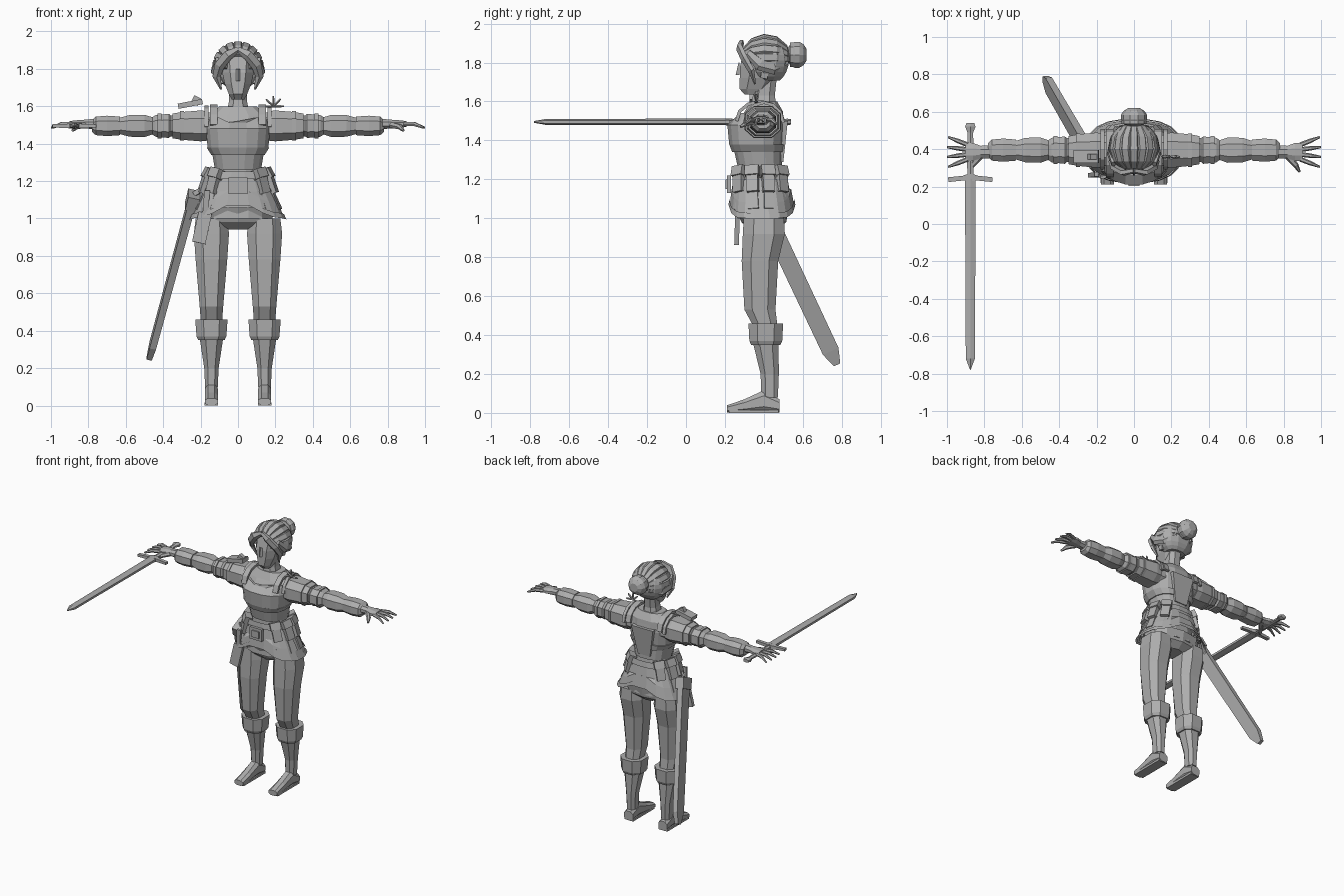
import bpy, bmesh, math
from mathutils import Vector

cube = bpy.data.objects.get("Cube")
if cube:
    bpy.data.objects.remove(cube, do_unlink=True)

shade = (.42, .42, .42, 1)
grey = bpy.data.materials.new("clay_grey")
grey.use_nodes = True
grey.diffuse_color = shade
grey.node_tree.nodes["Principled BSDF"].inputs["Base Color"].default_value = shade

body_y = .38
arm_y, arm_z = .395, 1.495


def skin(name, rings, cap=True):
    """Bridge a stack of equal point rings into one flat-shaded mesh."""
    bm = bmesh.new()
    rows = [[bm.verts.new(point) for point in ring] for ring in rings]
    count = len(rows[0])
    for low, high in zip(rows, rows[1:]):
        for i in range(count):
            j = (i + 1) % count
            bm.faces.new((low[i], low[j], high[j], high[i]))
    if cap:
        bm.faces.new(rows[0][::-1])
        bm.faces.new(rows[-1])
    bmesh.ops.recalc_face_normals(bm, faces=bm.faces)
    mesh = bpy.data.meshes.new(name)
    bm.to_mesh(mesh)
    bm.free()
    mesh.materials.append(grey)
    bpy.context.collection.objects.link(bpy.data.objects.new(name, mesh))


def section(sides, power=.8):
    """Points round a slightly boxy unit circle, with a flat side to the front."""
    points = []
    for i in range(sides):
        angle = math.tau * (i + .5) / sides
        c, s = math.cos(angle), math.sin(angle)
        points.append((math.copysign(abs(c) ** power, c), math.copysign(abs(s) ** power, s)))
    return points


def loft(name, rings, sides=8, x=0, lift=None, cap=True):
    """Level rings of (height, half width, half depth, centre y)."""
    skin(name, [[(x + width * c, y + depth * s, z + (lift(c, s, z) if lift else 0))
                 for c, s in section(sides)] for z, width, depth, y in rings], cap)


def sweep(name, path, sizes, sides=6, across=(0, 0, 1)):
    """Carry a section of (half size across, half thickness) down a path."""
    path = [Vector(point) for point in path]
    rings = []
    for k, (point, (width, thick)) in enumerate(zip(path, sizes)):
        heading = (path[min(k + 1, len(path) - 1)] - path[max(k - 1, 0)]).normalized()
        u = Vector(across)
        u = (u - u.dot(heading) * heading).normalized()
        v = heading.cross(u)
        rings.append([point + u * width * c + v * thick * s for c, s in section(sides, 1)])
    skin(name, rings)


def block(name, start, end, width, thick, across=(1, 0, 0), taper=1):
    """Rectangular bar between two points."""
    width, thick = width * math.sqrt(2), thick * math.sqrt(2)
    sweep(name, [start, end], [(width, thick), (width * taper, thick * taper)], 4, across)


# Torso, neck and bodice
loft("torso", [(1, .17, .13, .39), (1.28, .12, .1, body_y), (1.48, .16, .13, body_y),
               (1.55, .165, .1, .4), (1.6, .1, .07, .4)], 12)
loft("neck", [(1.57, .065, .07, .4), (1.63, .05, .06, .4), (1.72, .05, .06, .41)])


def neckline(c, s, z):
    return -.06 * max(0, 1 - 2 * abs(c)) if z > 1.5 and s < 0 else 0


loft("bodice", [(1.26, .125, .115, body_y), (1.35, .14, .125, .37), (1.38, .165, .14, .36),
                (1.48, .175, .15, .36), (1.54, .165, .12, body_y)], 16, lift=neckline)
loft("underbust_band", [(1.34, .145, .135, .37), (1.38, .17, .145, .365)], 16)
block("back_panel", (0, .49, 1.29), (0, .505, 1.5), .05, .01, taper=1.8)


# Skirt flaring from the waist, with the hem raised at front and back
def skirt_ring(t, out=0):
    return 1.24 - .24 * t, .145 + .105 * t + out, .13 + .035 * t + out, body_y + .01 * t


def on_skirt(angle, t, out=0):
    z, width, depth, y = skirt_ring(t, out)
    return width * math.cos(angle), y + depth * math.sin(angle), z


def hem(c, s, z):
    return .09 * max(0, 1 - 1.5 * abs(c)) + .02 * abs(s) if z < 1.1 else 0


def skirt_layer(name, levels, out=0, lift=None):
    loft(name, [skirt_ring(t, out) for t in levels], 20, lift=lift, cap=False)


skirt_layer("skirt", (1, .7, .4, 0), lift=hem)
skirt_layer("skirt_trim", (1.04, .92), .007, hem)
skirt_layer("skirt_lining", (.97, .7, .4), -.012, hem)
skirt_layer("belt", (.4, .17), .006)
skirt_layer("upper_belt", (.12, -.05), .012)
loft("hips", [(.94, .06, .07, .4), (.98, .19, .115, .4), (1.06, .2, .14, .39)], 10)

# Pleats and pouches around the belt
for k in range(12):
    angle = math.tau * (k + .5) / 12
    tangent = (-math.sin(angle), math.cos(angle), 0)
    if abs(tangent[1]) > .3:
        block("skirt_pleat", on_skirt(angle, .8), on_skirt(angle, .4), .028, .01, tangent, .8)
        block("belt_pouch", on_skirt(angle, .44, .005), on_skirt(angle, 0, .015), .03, .024, tangent)
        block("pouch_flap", on_skirt(angle, .1, .02), on_skirt(angle, -.1, .015), .036, .026, tangent)
block("buckle_plate", (0, .22, 1.13), (0, .22, 1.22), .05, .01)
block("buckle_bar", (0, .21, 1.15), (0, .21, 1.2), .03, .008)
block("hanging_pouch", (-.21, .26, .87), (-.175, .265, 1.03), .036, .012)
block("hanging_strap", (-.175, .26, 1.02), (-.165, .25, 1.15), .015, .008)


def sleeve(name, side, rings):
    """Arm piece from (distance from the middle, girth) pairs."""
    skin(name, [[(side * x, arm_y + girth * c, arm_z + .88 * girth * s) for c, s in section(8)]
                for x, girth in rings])


for side, label in ((1, "left_"), (-1, "right_")):
    # Leg, knee cuff and boot
    leg_x = side * .142
    loft(label + "thigh", [(.44, .06, .065, .41), (.53, .067, .085, body_y), (.78, .09, .1, body_y),
                           (.92, .1, .115, .4), (1, .09, .11, .4)], x=leg_x)
    loft(label + "knee_cuff", [(.35, .075, .08, .41), (.37, .085, .09, .41),
                               (.46, .092, .095, .41)], x=leg_x)
    loft(label + "calf", [(.08, .035, .045, .43), (.2, .041, .05, .43), (.36, .067, .07, .41)], x=leg_x)
    skin(label + "foot", [[(leg_x + .038 * c, y, tall + tall * s) for c, s in section(8)]
                          for y, tall in ((.21, .02), (.3, .036), (.4, .06), (.48, .036))])
    block(label + "sole", (leg_x, .22, .008), (leg_x, .475, .008), .036, .008)

    # Arm with layered sleeve plates
    sleeve(label + "upper_arm", side, [(.12, .09), (.34, .07), (.46, .055)])
    sleeve(label + "shoulder_plate", side, [(.16, .095), (.2, .1), (.3, .09), (.35, .08)])
    sleeve(label + "arm_plate", side, [(.35, .06), (.37, .078), (.44, .07), (.46, .055)])
    sleeve(label + "forearm", side, [(.45, .053), (.5, .072), (.58, .07), (.64, .05)])
    sleeve(label + "bracer", side, [(.63, .06), (.7, .066), (.76, .06), (.78, .04)])
    for x, girth in ((.29, .096), (.41, .08)):
        sleeve(label + "arm_strap", side, [(x, girth), (x + .02, girth)])

    # Hand with fanned fingers
    hand = Vector((0, arm_y - .01, arm_z + .01))
    sweep(label + "palm", [hand + Vector((side * x, 0, 0)) for x in (.77, .82, .86, .9)],
          [(.03, .037), (.025, .036), (.022, .052), (.017, .05)], 8)
    for k in range(4):
        spread = k - 1.5
        base = hand + Vector((side * .89, .026 * spread, 0))
        reach = Vector((side * math.cos(spread / 4), math.sin(spread / 4), 0)) * .11
        sweep(label + "finger", [base, base + reach / 2, base + reach - Vector((0, 0, .02))],
              [(.013, .013), (.012, .012), (.006, .006)])
    sweep(label + "thumb", [(side * .82, .365, 1.5), (side * .865, .315, 1.49), (side * .885, .28, 1.47)],
          [(.018, .018), (.015, .015), (.007, .007)])

    # Shoulder strap and armhole rim
    arch = [math.pi * k / 6 for k in range(7)]
    sweep(label + "shoulder_strap", [(side * .13, body_y - .12 * math.cos(a), 1.5 + .1 * math.sin(a))
                                     for a in arch], [(.028, .012)] * 7, 4, (1, 0, 0))
    sweep(label + "armhole_rim", [(side * .168, .4 - .1 * math.cos(a), 1.49 + .105 * math.sin(a))
                                  for a in arch], [(.016, .011)] * 7, 4, (1, 0, 0))

# Shoulder bow on the left, flat clasp on the right
knot = Vector((.19, .36, 1.6))
for k in range(5):
    loop = Vector((math.cos(k * .8), 0, math.sin(k * .8))) * .055
    sweep("shoulder_bow", [knot, knot + loop * .7, knot + loop],
          [(.004, .006), (.011, .006), (.003, .004)], 5, (0, 1, 0))
block("shoulder_clasp", (-.32, .36, 1.6), (-.19, .36, 1.625), .035, .014, (0, 1, 0))
block("clasp_knot", (-.235, .36, 1.61), (-.215, .36, 1.65), .02, .014)

# Head, nose and ears
loft("head", [(1.635, .035, .035, .335), (1.665, .052, .08, .35), (1.72, .076, .1, .37),
              (1.78, .09, .12, .39), (1.86, .1, .11, .4), (1.9, .07, .08, .41)])
skin("nose", [[(-.012, .275, z), (.012, .275, z), (0, tip, z)] for z, tip in ((1.735, .255), (1.8, .27))])
for side in (1, -1):
    block("ear", (side * .09, .4, 1.72), (side * .1, .41, 1.78), .018, .01, (0, 1, 0))

# Hair cap and locks swept back over an ellipsoid
crown = Vector((0, .41, 1.81))
loft("hair_cap", [(crown.z + .12 * math.sin(a), .13 * math.cos(a), .1 * math.cos(a), crown.y + .02)
                  for a in [k / 4 for k in range(-4, 6)]], 12)
for k in range(-4, 5):
    lean = k * .36
    outward = Vector((math.sin(lean), 0, math.cos(lean)))
    sweeps = [.5 + .5 * step for step in range(6)]
    sweep("hair_lock", [crown + outward * .123 * math.sin(a) - Vector((0, .125 * math.cos(a), 0))
                        for a in sweeps],
          [(.008 + .01 * math.sin(a), .01 + .02 * math.sin(a)) for a in sweeps], 5, outward)
for side in (1, -1):
    sweep("fringe", [(0, .285, 1.905), (side * .055, .275, 1.875), (side * .1, .3, 1.82),
                     (side * .115, .335, 1.76), (side * .09, .355, 1.69)],
          [(.015, .014), (.03, .018), (.03, .018), (.024, .016), (.005, .005)], 5, (side, 0, 1))
    sweep("side_lock", [(side * .11, .32, 1.85), (side * .13, body_y, 1.79), (side * .115, .45, 1.77),
                        (side * .06, .52, 1.8)],
          [(.02, .012), (.032, .016), (.032, .016), (.02, .012)], 5)

# Bun
turns = [math.pi * k / 7 for k in range(1, 7)]
sweep("hair_bun", [(0, .57 - .055 * math.cos(a), 1.84) for a in turns],
      [(.072 * math.sin(a), .072 * math.sin(a)) for a in turns], 10)
sweep("bun_wrap", [(0, .535, 1.84), (0, .552, 1.84)], [(.066, .066)] * 2, 10)

# Scabbard slung behind the right hip
mouth, tip = Vector((-.235, .36, 1.13)), Vector((-.475, .775, .25))
flat = (0, 1, .47)
sweep("scabbard", [mouth, mouth.lerp(tip, .92), tip], [(.066, .03), (.062, .025), (.025, .02)], 4, flat)
sweep("scabbard_mouth", [mouth, mouth.lerp(tip, .08)], [(.078, .045), (.074, .042)], 4, flat)
sweep("scabbard_hanger", [(-.17, .33, 1.17), mouth], [(.018, .01)] * 2, 4)


# Sword held in the right hand, pointing forward
def sword_part(name, stations, sides=6):
    sweep(name, [(-.875, y, arm_z) for y, width in stations],
          [(width, .004 + width * .4) for y, width in stations], sides, (1, 0, 0))


sword_part("sword_blade", [(.24, .033), (-.72, .028), (-.78, .002)])
sword_part("sword_grip", [(.25, .018), (.38, .021), (.51, .016)])
sword_part("sword_pommel", [(.49, .018), (.52, .032), (.54, .024)])
for side in (1, -1):
    sweep("sword_guard", [(-.875, .25, arm_z), (-.875 + side * .04, .245, arm_z),
                          (-.875 + side * .118, .237, arm_z)],
          [(.03, .022), (.018, .016), (.018, .012)], 4, (0, 1, 0))
